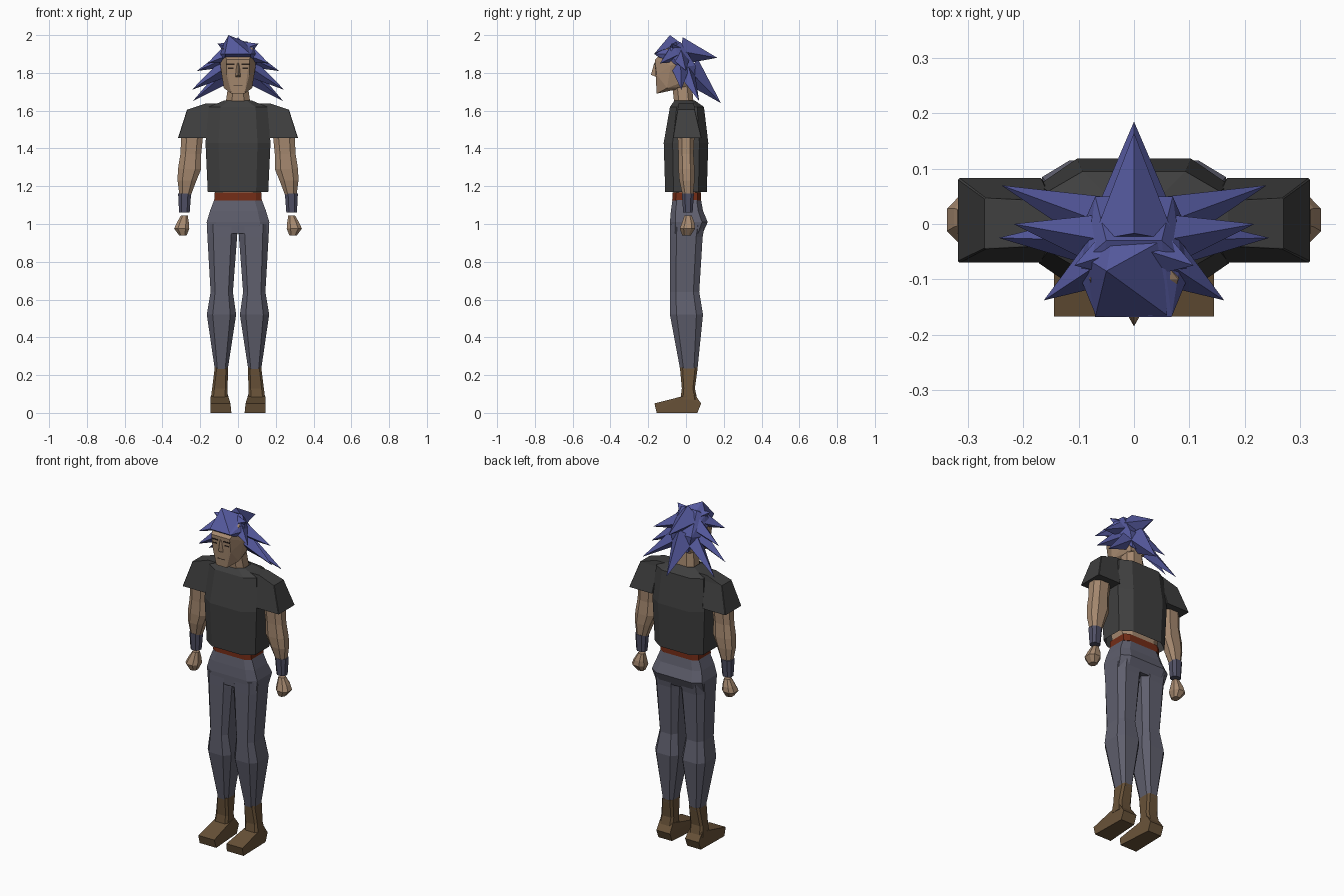
import bpy
import bmesh
from mathutils import Vector

default_cube = bpy.data.objects.get("Cube")
if default_cube:
    bpy.data.objects.remove(default_cube, do_unlink=True)


def material(name, colour):
    mat = bpy.data.materials.new(name)
    mat.use_nodes = True
    mat.diffuse_color = (*colour, 1)
    mat.node_tree.nodes["Principled BSDF"].inputs["Base Color"].default_value = (*colour, 1)
    return mat


skin = material("skin tan", (.38, .25, .16))
hair = material("hair blue violet", (.09, .1, .34))
cloth = material("shirt charcoal", (.05, .05, .05))
denim = material("trouser grey blue", (.115, .115, .155))
band = material("wristband slate", (.08, .08, .13))
belt_red = material("belt rust", (.17, .025, .008))
leather = material("boot brown", (.14, .085, .04))
dark = material("feature dark", (.02, .013, .01))


def finish(name, bm, mat):
    bmesh.ops.recalc_face_normals(bm, faces=bm.faces[:])
    mesh = bpy.data.meshes.new(name)
    bm.to_mesh(mesh)
    bm.free()
    mesh.materials.append(mat)
    obj = bpy.data.objects.new(name, mesh)
    bpy.context.collection.objects.link(obj)
    return obj


def loft(name, mat, rings, chamfer=.2, caps=True, side=1):
    """Skin a stack of chamfered rectangles given as (x0, x1, y0, y1, z)."""
    bm = bmesh.new()
    loops = []
    for x0, x1, y0, y1, z in rings:
        cx = (x1 - x0) * chamfer
        cy = (y1 - y0) * chamfer
        outline = [(x0 + cx, y0), (x1 - cx, y0), (x1, y0 + cy), (x1, y1 - cy),
                   (x1 - cx, y1), (x0 + cx, y1), (x0, y1 - cy), (x0, y0 + cy)]
        loops.append([bm.verts.new((x * side, y, z)) for x, y in outline])
    for low, high in zip(loops, loops[1:]):
        for i in range(len(low)):
            j = (i + 1) % len(low)
            bm.faces.new((low[i], low[j], high[j], high[i]))
    if caps:
        bm.faces.new(loops[0])
        bm.faces.new(loops[-1])
    return finish(name, bm, mat)


def hull(name, mat, points, side=1, both=False):
    """Convex faceted solid around the points, optionally symmetric in x."""
    bm = bmesh.new()
    for x, y, z in points:
        bm.verts.new((x * side, y, z))
        if both and x:
            bm.verts.new((-x, y, z))
    result = bmesh.ops.convex_hull(bm, input=bm.verts[:])
    loose = [v for v in result["geom_interior"] if isinstance(v, bmesh.types.BMVert)]
    bmesh.ops.delete(bm, geom=loose, context="VERTS")
    return finish(name, bm, mat)


def box(name, mat, x0, x1, y0, y1, z0, z1, side=1):
    points = [(x, y, z) for x in (x0, x1) for y in (y0, y1) for z in (z0, z1)]
    return hull(name, mat, points, side)


def spike(name, tip, base, radius, side=1):
    """Flattened four sided lock of hair."""
    tip, base = Vector(tip), Vector(base)
    along = (tip - base).normalized()
    across = along.cross(Vector((0, 0, 1))).normalized()
    up = across.cross(along)
    points = [tip]
    for direction in (across, up, -across, -up):
        points.append(base + direction * radius)
    return hull(name, hair, points, side)


# Torso
loft("shirt", cloth, [(-.16, .16, -.11, .11, 1.17), (-.172, .172, -.118, .118, 1.43),
                      (-.155, .155, -.085, .095, 1.62), (-.07, .07, -.06, .045, 1.655)],
     caps=False)
loft("waist", skin, [(-.12, .12, -.065, .075, 1.16), (-.14, .14, -.09, .09, 1.3)])
loft("belt", belt_red, [(-.126, .126, -.073, .08, 1.125), (-.124, .124, -.071, .078, 1.168)], .12)
loft("hips", denim, [(-.16, .16, -.083, .088, .95), (-.166, .166, -.085, .115, 1.01),
                     (-.148, .148, -.08, .09, 1.07), (-.125, .125, -.071, .079, 1.13)], .15)
loft("neck", skin, [(-.068, .068, -.06, .042, 1.62), (-.05, .05, -.075, .03, 1.75)], .25)

# Limbs
for label, side in (("left", 1), ("right", -1)):
    loft(label + "_sleeve", cloth,
         [(.165, .318, -.07, .083, 1.455), (.15, .27, -.045, .047, 1.605),
          (.1, .17, -.04, .042, 1.638)], .02, side=side)
    loft(label + "_arm", skin,
         [(.25, .31, -.018, .038, 1.15), (.22, .32, -.035, .045, 1.23),
          (.195, .318, -.04, .045, 1.29), (.195, .305, -.04, .04, 1.37),
          (.185, .3, -.045, .045, 1.47)], .25, side=side)
    loft(label + "_wristband", band,
         [(.256, .312, -.015, .035, 1.06), (.248, .317, -.022, .042, 1.162)], .25, side=side)
    loft(label + "_hand", skin,
         [(.272, .312, -.02, .025, .94), (.258, .338, -.033, .048, .975),
          (.26, .325, -.022, .045, 1.005), (.266, .302, -.008, .03, 1.045)], .25, side=side)
    loft(label + "_leg", denim,
         [(.055, .122, -.03, .06, .225), (.01, .165, -.085, .09, .52),
          (.027, .145, -.085, .07, .64), (.005, .162, -.085, .088, .93),
          (0, .165, -.084, .1, 1)], side=side)
    loft(label + "_boot_shaft", leather,
         [(.055, .145, -.03, .06, .07), (.055, .137, -.022, .047, .13),
          (.053, .123, -.032, .062, .24)], .15, side=side)
    hull(label + "_boot_foot", leather,
         [(.035, -.155, 0), (.145, -.155, 0), (.04, -.167, .05), (.145, -.167, .05),
          (.055, -.03, .085), (.145, -.03, .085), (.055, .045, .1), (.14, .045, .1),
          (.05, .08, .05), (.14, .08, .05), (.05, .06, 0), (.14, .06, 0)], side)

# Head and face
hull("head", skin,
     [(.035, -.155, 1.69), (.075, -.1, 1.72), (.07, -.02, 1.75), (.06, -.155, 1.79),
      (.094, -.08, 1.84), (.06, -.165, 1.87), (.08, -.1, 1.93), (.07, .035, 1.85),
      (.045, .03, 1.73), (.04, -.05, 1.95)], both=True)
hull("nose", skin, [(0, -.168, 1.855), (0, -.185, 1.79), (.02, -.15, 1.775),
                    (.009, -.16, 1.84)], both=True)
box("mouth", dark, -.024, .024, -.158, -.15, 1.733, 1.737)
for label, side in (("left", 1), ("right", -1)):
    box(label + "_eye", dark, .024, .054, -.163, -.155, 1.82, 1.828, side)
    box(label + "_eyebrow", dark, .018, .06, -.166, -.158, 1.843, 1.85, side)

# Hair
hull("hair_cap", hair,
     [(.068, -.168, 1.9), (.1, -.09, 1.9), (.1, -.02, 1.83), (.07, .05, 1.84),
      (.045, .045, 1.74), (.05, -.03, 1.965), (.085, -.06, 1.94)], both=True)
hull("hair_peak", hair, [(-.05, -.085, 2), (.06, -.165, 1.905), (-.07, -.168, 1.9),
                         (.05, -.03, 1.96), (-.09, -.06, 1.93), (-.03, .03, 1.9)])
spike("tail_lock", (0, .185, 1.64), (0, .01, 1.82), .075)
spike("upper_back_lock", (0, .165, 1.88), (0, -.03, 1.915), .075)
locks = {
    "nape_lock": ((.24, .07, 1.65), (.05, 0, 1.8), .05),
    "low_lock": ((.245, -.025, 1.71), (.06, -.03, 1.83), .05),
    "middle_lock": ((.218, 0, 1.81), (.05, -.03, 1.88), .05),
    "temple_lock": ((.163, -.138, 1.85), (.06, -.07, 1.9), .045),
    "crown_lock": ((.108, -.075, 1.955), (.03, -.05, 1.92), .05),
}
for name, shape in locks.items():
    for label, side in (("left", 1), ("right", -1)):
        spike(label + "_" + name, *shape, side)
